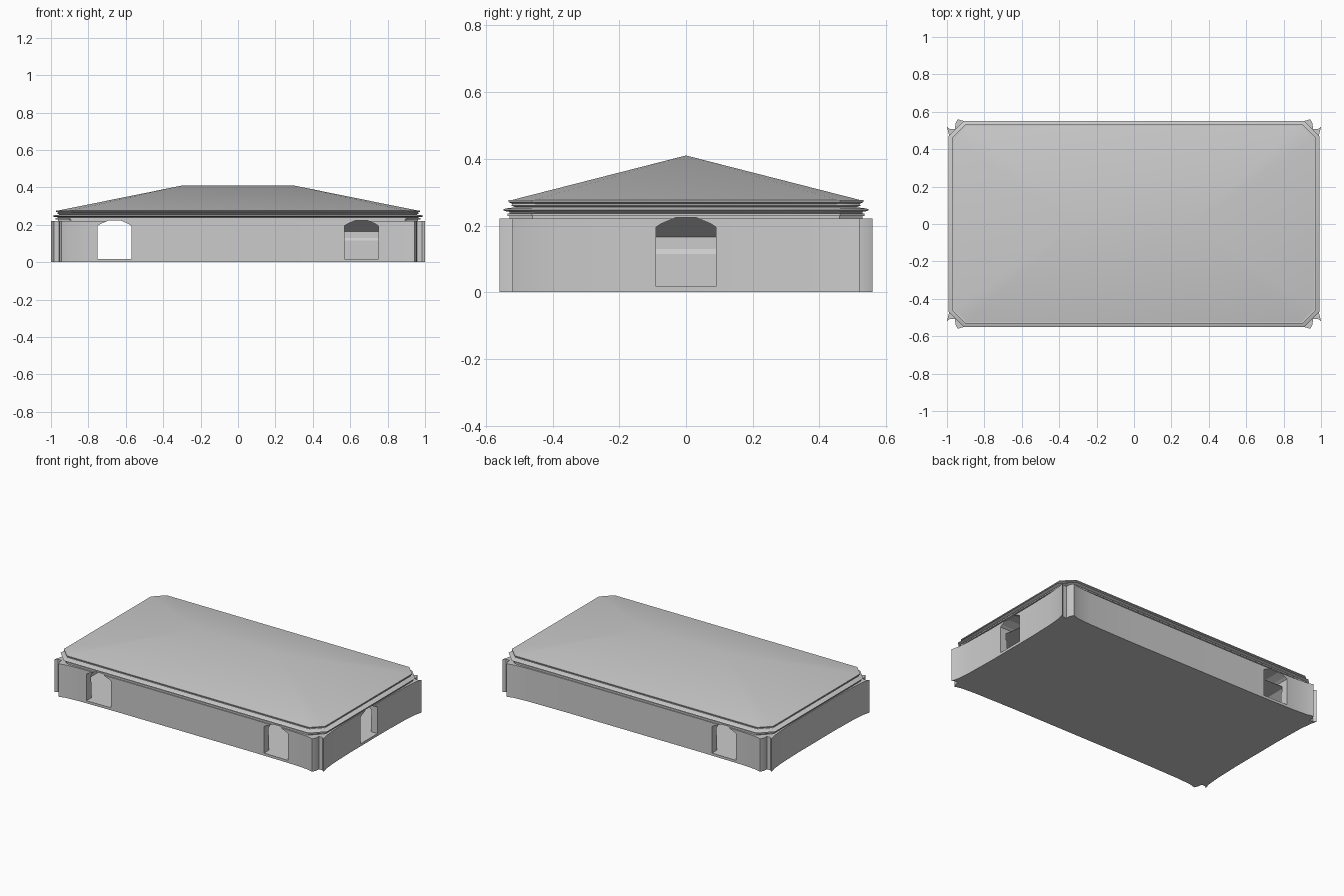
import bpy, bmesh, math

if "Cube" in bpy.data.objects:
    bpy.data.objects.remove(bpy.data.objects["Cube"])


def loft(name, rings):
    """Closed solid through matching rings of 3D points."""
    bm = bmesh.new()
    rows = [[bm.verts.new(p) for p in r] for r in rings]
    n = len(rows[0])
    for a, b in zip(rows, rows[1:]):
        for i in range(n):
            j = (i + 1) % n
            bm.faces.new((a[i], a[j], b[j], b[i]))
    bm.faces.new(rows[0][::-1])
    bm.faces.new(rows[-1])
    bmesh.ops.remove_doubles(bm, verts=bm.verts, dist=1e-5)
    bmesh.ops.recalc_face_normals(bm, faces=bm.faces)
    me = bpy.data.meshes.new(name)
    bm.to_mesh(me)
    bm.free()
    ob = bpy.data.objects.new(name, me)
    bpy.context.collection.objects.link(ob)
    return ob


def mirror4(quarter):
    """Counter-clockwise outline from its first-quadrant points."""
    q2 = [(-x, y) for x, y in reversed(quarter)]
    half = quarter + q2
    return half + [(-x, -y) for x, y in half]


def at(outline, z):
    return [(x, y, z) for x, y in outline]


def octagon(x, y, c, z):
    return at(mirror4([(x, y - c), (x - c, y)]), z)


def smooth(ob, deg):
    bpy.ops.object.select_all(action='DESELECT')
    ob.select_set(True)
    bpy.context.view_layer.objects.active = ob
    bpy.ops.object.shade_smooth_by_angle(angle=math.radians(deg))


def cut(ob, cutter):
    m = ob.modifiers.new("cut", 'BOOLEAN')
    m.operation, m.object, m.solver = 'DIFFERENCE', cutter, 'EXACT'
    cutter.hide_render = True
    cutter.hide_set(True)


# Walls with flared, notched corners
plan = mirror4([(.975, .20), (.98, .38), (.988, .47), (1.0, .52), (.984, .507),
                (.957, .507), (.955, .535), (.943, .56), (.90, .548),
                (.80, .541), (.50, .536)])
walls = loft("walls", [at(plan, 0), at(plan, .221)])
smooth(walls, 25)

# Room: plain walls, small ledge, coved top
room = loft("room_cutter", [octagon(x, y, .02, z) for x, y, z in (
    (.925, .485, .017), (.925, .485, .115), (.932, .492, .13),
    (.932, .492, .165), (.84, .40, .228), (.84, .40, .3))])
cut(walls, room)

# Wall-top band, under the cornice
band = loft("wall_top_band", [octagon(.962, .53, .07, .219),
                              octagon(.962, .53, .07, .24)])
cut(band, room)

# Arched doorways: two in front, one at the back, one on the right
arch = [(-.09, .017), (.09, .017), (.09, .195), (.075, .205), (.03, .224),
        (-.03, .224), (-.075, .205), (-.09, .195)]
for i, (cx, cy, turned) in enumerate(((-.66, -.5, 0), (.66, -.5, 0),
                                      (-.66, .5, 0), (.92, 0, 1))):
    ends = []
    for d in (-.14, .14):
        ends.append([(cx + d, cy + u, z) if turned else (cx + u, cy + d, z)
                     for u, z in arch])
    door = loft(f"doorway_cutter_{i}", ends)
    cut(walls, door)
    cut(band, door)

# Stepped cornice: (outward offset, height)
profile = [(-.03, .228), (.005, .228), (.005, .236), (-.02, .238), (.012, .243),
           (.02, .247), (.012, .251), (-.02, .255), (-.005, .26), (-.012, .266)]
cornice = loft("cornice", [octagon(.972 + d, .53 + d, .07 + d * .6, z)
                           for d, z in profile])
smooth(cornice, 30)

# Hipped roof with clipped corners, closing on a ridge line
roof = loft("roof", [octagon(.955, .515, .07, .262), octagon(.972, .532, .07, .27),
                     octagon(.972, .532, .07, .276)])
smooth(roof, 30)
hip = loft("roof_slopes", [octagon(.968, .528, .07, .275), octagon(.3, 0, 0, .41)])
smooth(hip, 30)
